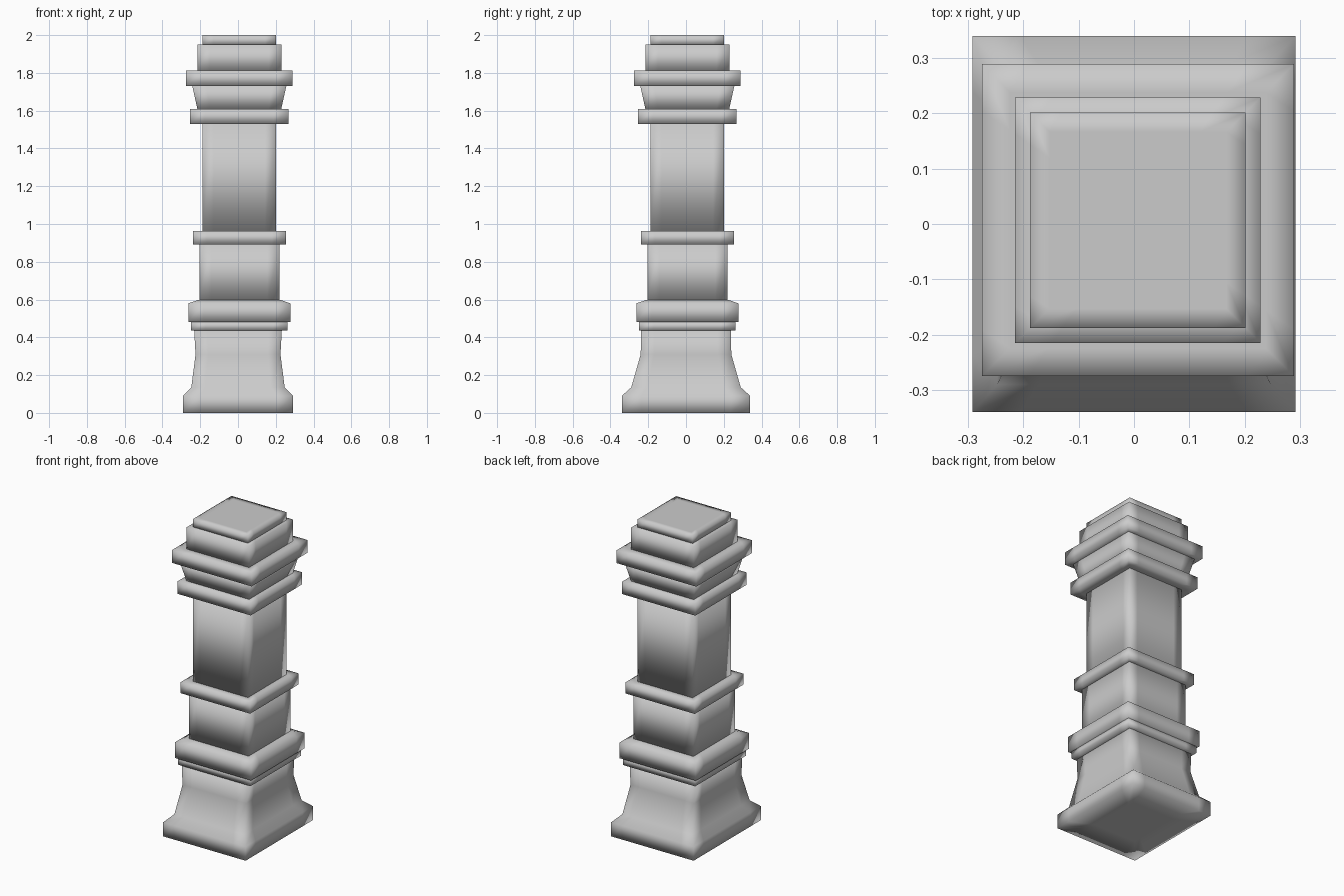
import bpy, bmesh

if "Cube" in bpy.data.objects:
    bpy.data.objects.remove(bpy.data.objects["Cube"], do_unlink=True)

stone = bpy.data.materials.new("grey_stone")
stone.use_nodes = True
GREY = (0.6, 0.6, 0.6, 1)
stone.diffuse_color = GREY
stone.node_tree.nodes["Principled BSDF"].inputs["Base Color"].default_value = GREY

# Square outline with support points near every corner
S = 0.7
SIDE = [(-1, -1), (-S, -1), (S, -1)]
OUTLINE = []
for turn in range(4):
    OUTLINE += SIDE
    SIDE = [(-y, x) for x, y in SIDE]


def loft(name, rings, offset=0.007, cap=0.82):
    """Rings are (z, half width, half depth) from bottom to top."""
    bm = bmesh.new()
    z0, x0, y0 = rings[0]
    z1, x1, y1 = rings[-1]
    # inset rings keep the middle of each end face flat
    full = [(z0, x0 * cap, y0 * cap)] + rings + [(z1, x1 * cap, y1 * cap)]
    loops = [[bm.verts.new((x * w + offset, y * d + offset, z)) for x, y in OUTLINE]
             for z, w, d in full]
    n = len(OUTLINE)
    for a, b in zip(loops, loops[1:]):
        for i in range(n):
            j = (i + 1) % n
            bm.faces.new((a[i], a[j], b[j], b[i]))
    bm.faces.new(loops[0][::-1])
    bm.faces.new(loops[-1])
    bmesh.ops.recalc_face_normals(bm, faces=bm.faces)
    for f in bm.faces:
        f.smooth = True
    mesh = bpy.data.meshes.new(name)
    bm.to_mesh(mesh)
    bm.free()
    mesh.materials.append(stone)
    obj = bpy.data.objects.new(name, mesh)
    bpy.context.collection.objects.link(obj)


def block(name, bottom, top, half, half_top=None):
    half_top = half_top or half
    loft(name, [(bottom, half, half), (top, half_top, half_top)])


# Flared foot, deeper than wide
loft("flared_base", [(0, 0.292, 0.34), (0.09, 0.292, 0.34), (0.135, 0.247, 0.29),
                     (0.31, 0.225, 0.24), (0.44, 0.232, 0.237)], offset=0, cap=0.5)

# Lower mouldings
block("base_band", 0.435, 0.485, 0.256)
loft("base_moulding", [(0.48, 0.27, 0.27), (0.58, 0.27, 0.27), (0.598, 0.218, 0.218)])

# Shafts and collars
block("lower_shaft", 0.59, 0.9, 0.212)
block("middle_collar", 0.892, 0.962, 0.246)
block("upper_shaft", 0.955, 1.54, 0.195)
block("upper_collar", 1.53, 1.608, 0.26)

# Capital
block("capital_neck", 1.6, 1.735, 0.22, 0.25)
block("capital_slab", 1.73, 1.812, 0.282)
block("capital_block", 1.805, 1.95, 0.222)
block("top_cap", 1.945, 2.0, 0.195)
